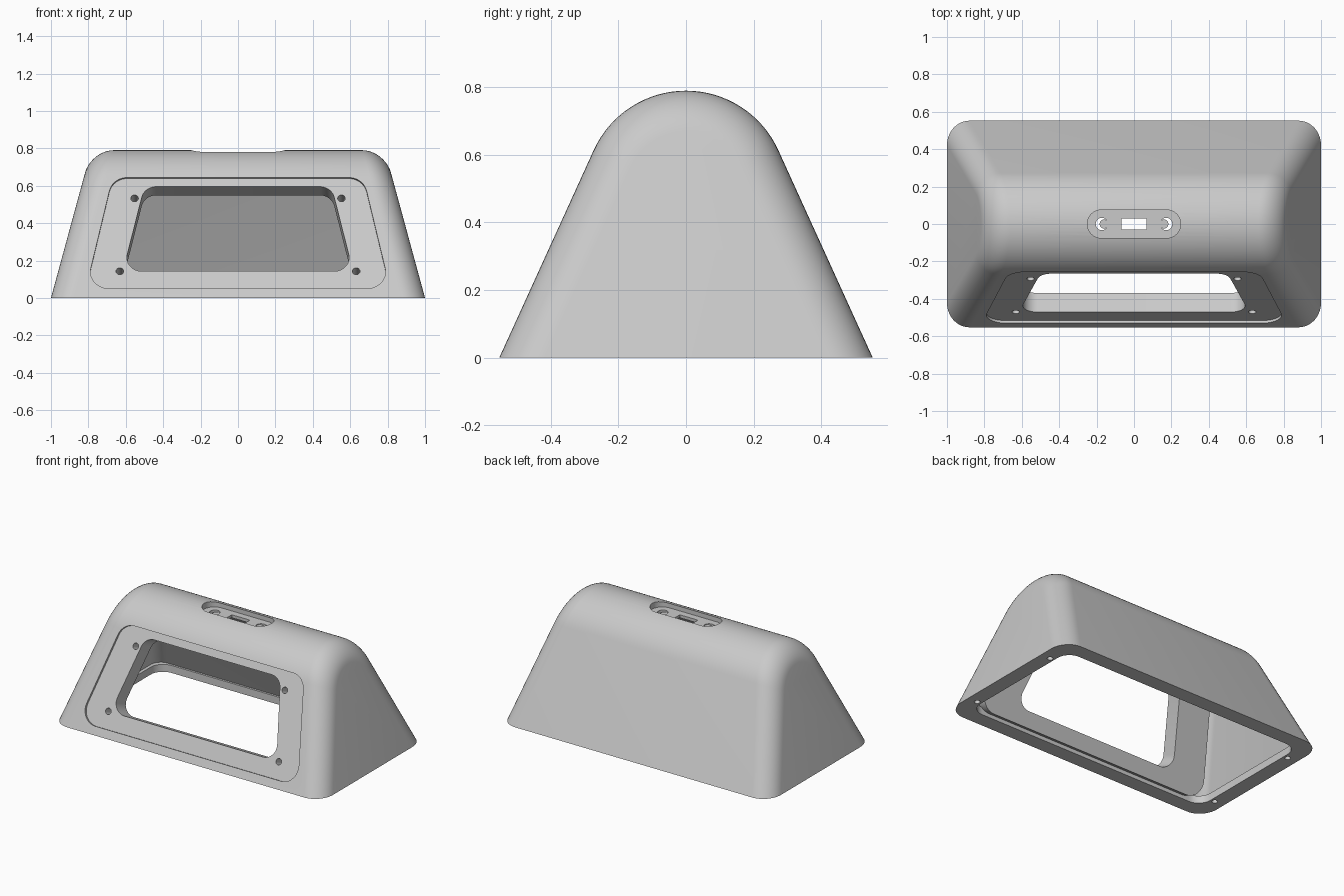
import bpy, bmesh, math
from mathutils import Vector, Matrix

if "Cube" in bpy.data.objects:
    bpy.data.objects.remove(bpy.data.objects["Cube"])

TH = math.atan(0.455)           # lean of the long walls
ZC, R_OUT, LEAN = 0.49, 0.30, 0.272
BASE_Y = ZC * math.tan(TH) + R_OUT / math.cos(TH)

grey = bpy.data.materials.new("light_grey")
grey.diffuse_color = (0.59, 0.59, 0.59, 1)
grey.use_nodes = True
grey.node_tree.nodes["Principled BSDF"].inputs["Base Color"].default_value = grey.diffuse_color


def finish(bm, name):
    bmesh.ops.recalc_face_normals(bm, faces=bm.faces[:])
    me = bpy.data.meshes.new(name)
    bm.to_mesh(me)
    bm.free()
    me.materials.append(grey)
    ob = bpy.data.objects.new(name, me)
    bpy.context.collection.objects.link(ob)
    return ob


def hood(name, R, w, a, zb, arc=32, steps=10):
    """Arched prism with leaning ends and rounded end edges."""
    bm = bmesh.new()
    ts = [math.pi / 2 * i / steps for i in range(steps + 1)]
    loops = []
    for side, seq in ((-1, ts[::-1]), (1, ts)):
        for t in seq:
            r = R - a * (1 - math.cos(t))
            yt, zt = r * math.cos(TH), ZC + r * math.sin(TH)
            yb = yt + (zt - zb) * math.tan(TH)
            pts = [(yb, zb)]
            for i in range(arc + 1):
                g = TH + (math.pi - 2 * TH) * i / arc
                pts.append((r * math.cos(g), ZC + r * math.sin(g)))
            pts.append((-yb, zb))
            loops.append([bm.verts.new((side * (w - LEAN * z - a * (1 - math.sin(t))), y, z))
                          for y, z in pts])
    for p, q in zip(loops, loops[1:]):
        for i in range(len(p) - 1):
            bm.faces.new((p[i], p[i + 1], q[i + 1], q[i]))
    bm.faces.new(loops[0])
    bm.faces.new(loops[-1])
    bm.faces.new([l[0] for l in loops] + [l[-1] for l in reversed(loops)])
    return finish(bm, name)


def rounded(corners, r, n=10):
    """Round every corner of a convex counter-clockwise outline."""
    out = []
    for i, c in enumerate(corners):
        c = Vector(c)
        u = (Vector(corners[i - 1]) - c).normalized()
        v = (Vector(corners[(i + 1) % len(corners)]) - c).normalized()
        half = u.angle(v) / 2
        o = c + (u + v).normalized() * r / math.sin(half)
        p, q = c + u * r / math.tan(half) - o, c + v * r / math.tan(half) - o
        a0 = math.atan2(p.y, p.x)
        da = (math.atan2(q.y, q.x) - a0) % (2 * math.pi)
        out += [(o.x + r * math.cos(a0 + da * k / n), o.y + r * math.sin(a0 + da * k / n))
                for k in range(n + 1)]
    return out


def trapezoid(wb, wt, v0, v1, r):
    return rounded([(-wb, v0), (wb, v0), (wt, v1), (-wt, v1)], r)


def rectangle(x, y):
    return [(-x, -y), (x, -y), (x, y), (-x, y)]


def circle(x, y, r, n=24):
    return [(x + r * math.cos(2 * math.pi * i / n), y + r * math.sin(2 * math.pi * i / n))
            for i in range(n)]


def prism(name, pts, n0, n1, M=Matrix()):
    bm = bmesh.new()
    lo = [bm.verts.new(M @ Vector((x, y, n0))) for x, y in pts]
    hi = [bm.verts.new(M @ Vector((x, y, n1))) for x, y in pts]
    bm.faces.new(lo)
    bm.faces.new(hi)
    for i in range(len(pts)):
        j = (i + 1) % len(pts)
        bm.faces.new((lo[i], lo[j], hi[j], hi[i]))
    return finish(bm, name)


def combine(target, tool, op='DIFFERENCE'):
    m = target.modifiers.new("combine", 'BOOLEAN')
    m.operation, m.object, m.solver = op, tool, 'EXACT'
    bpy.context.view_layer.objects.active = target
    bpy.ops.object.modifier_apply(modifier=m.name)
    bpy.data.objects.remove(tool, do_unlink=True)


# Frame of the leaning front wall: x across, y up the slope, z outward
s, c = math.sin(TH), math.cos(TH)
FRONT = Matrix(((1, 0, 0, 0), (0, s, -c, -BASE_Y), (0, c, s, 0), (0, 0, 0, 1)))

# Hollow shell with a straight-sided lip around the opening below
shell = hood("housing_shell", R_OUT, 1.0, 0.12, 0.0)
combine(shell, hood("cavity", R_OUT - 0.058, 0.935, 0.07, 0.05))
combine(shell, prism("bottom_opening", rounded(rectangle(0.90, 0.452), 0.09), -0.05, 0.06))

# Thicker wall behind the front panel
combine(shell, prism("pad", trapezoid(0.88, 0.73, 0.065, 0.69, 0.1), -0.127, -0.03, FRONT), 'UNION')

# Front panel recess, window and its screw holes
combine(shell, prism("recess", trapezoid(0.813, 0.67, 0.055, 0.709, 0.1), -0.015, 0.1, FRONT))
combine(shell, prism("window", trapezoid(0.615, 0.50, 0.164, 0.661, 0.08), -0.25, 0.1, FRONT))
for sx in (-1, 1):
    for x, v in ((0.553, 0.592), (0.632, 0.164)):
        combine(shell, prism("screw_hole", circle(sx * x, v, 0.02), -0.10, 0.05, FRONT))

# Socket slot on top with a port and two openings
combine(shell, prism("slot", rounded(rectangle(0.25, 0.075), 0.0745), 0.75, 0.9))
combine(shell, prism("port", rectangle(0.067, 0.03), 0.6, 0.9))
for sx in (-1, 1):
    combine(shell, prism("opening", circle(sx * 0.172, 0, 0.033), 0.6, 0.9))

# Screw holes in the bottom rim
for sx in (-1, 1):
    for y in (-0.355, 0.325):
        combine(shell, prism("rim_hole", circle(sx * 0.93, y, 0.018), -0.05, 0.04))

# Small pegs in the top openings
pegs = [prism("slot_peg", circle(sx * 0.160, 0, 0.024), 0.73, 0.745) for sx in (-1, 1)]

for ob in [shell] + pegs:
    bpy.ops.object.select_all(action='DESELECT')
    ob.select_set(True)
    bpy.context.view_layer.objects.active = ob
    bpy.ops.object.shade_smooth_by_angle(angle=math.radians(30))
